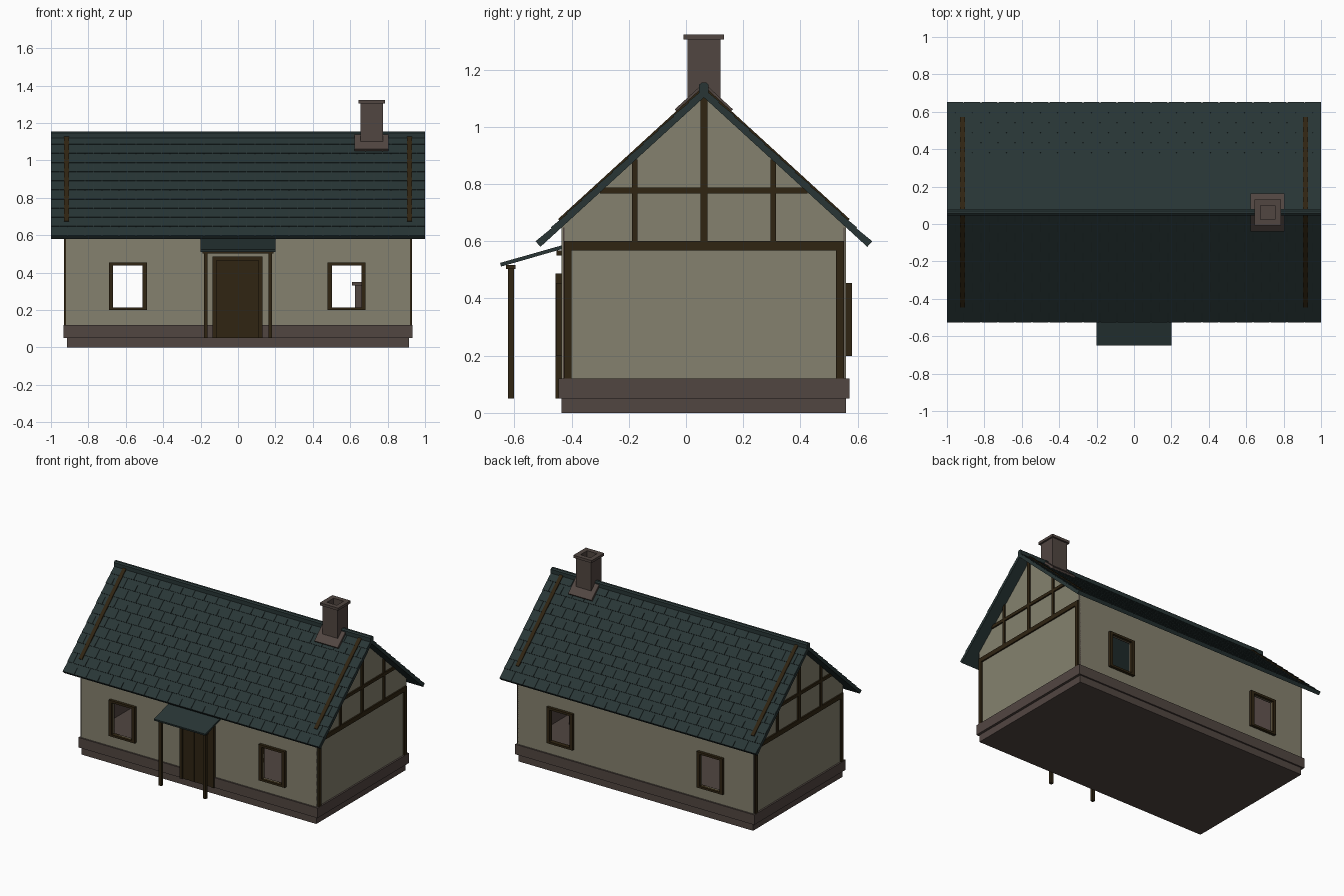
import bpy, bmesh, math

if "Cube" in bpy.data.objects:
    bpy.data.objects.remove(bpy.data.objects["Cube"])


def material(name, rgb):
    m = bpy.data.materials.new(name)
    m.diffuse_color = (*rgb, 1)
    m.use_nodes = True
    m.node_tree.nodes["Principled BSDF"].inputs["Base Color"].default_value = m.diffuse_color
    return m


PLASTER = material("plaster", (0.235, 0.222, 0.158))
TIMBER = material("dark_timber", (0.029, 0.018, 0.006))
STONE = material("brown_stone", (0.083, 0.061, 0.053))
SLATE = material("green_slate", (0.021, 0.036, 0.036))


def build(name, mat, prisms):
    """Each prism is (x0, x1, [(y, z), ...]): a side profile extruded along x."""
    bm = bmesh.new()
    for x0, x1, prof in prisms:
        a = [bm.verts.new((x0, y, z)) for y, z in prof]
        b = [bm.verts.new((x1, y, z)) for y, z in prof]
        bm.faces.new(a)
        bm.faces.new(b[::-1])
        for i in range(len(prof)):
            j = (i + 1) % len(prof)
            bm.faces.new((a[j], a[i], b[i], b[j]))
    bmesh.ops.recalc_face_normals(bm, faces=bm.faces[:])
    me = bpy.data.meshes.new(name)
    bm.to_mesh(me)
    bm.free()
    me.materials.append(mat)
    ob = bpy.data.objects.new(name, me)
    bpy.context.collection.objects.link(ob)
    return ob


def box(x0, x1, y0, y1, z0, z1):
    return (x0, x1, [(y0, z0), (y1, z0), (y1, z1), (y0, z1)])


# Roof frame: s runs down the slope from the ridge, h is height off the slope
CY, RIDGE, SLOPE = 0.0625, 1.135, 0.914
ANG = math.atan(SLOPE)
LEN = 0.5875 / math.cos(ANG)


def on_roof(side, x0, x1, s0, s1, h0, h1, h2=None):
    h2 = h1 if h2 is None else h2
    def p(s, h):
        return (CY + side * (s * math.cos(ANG) + h * math.sin(ANG)),
                RIDGE - s * math.sin(ANG) + h * math.cos(ANG))
    return (x0, x1, [p(s0, h0), p(s1, h0), p(s1, h2), p(s0, h1)])


# Stone foundation
build("foundation_base", STONE, [box(-0.915, 0.915, -0.435, 0.56, 0, 0.05)])
build("foundation_plinth", STONE, [box(-0.932, 0.932, -0.446, 0.571, 0.05, 0.12)])

# Walls
YF, YB, XW = -0.435, 0.56, 0.92
WINDOWS = [(-0.667, -0.51), (0.502, 0.659)]
Z0, Z1 = 0.213, 0.437
UNDER = RIDGE - 0.024 / math.cos(ANG)
EAVE = UNDER - SLOPE * (CY - YF)


def long_wall(y0, y1):
    xs = [-XW] + [v for w in WINDOWS for v in w] + [XW]
    parts = [box(xs[i], xs[i + 1], y0, y1, 0.12, EAVE) for i in (0, 2, 4)]
    for a, b in WINDOWS:
        parts += [box(a, b, y0, y1, 0.12, Z0), box(a, b, y0, y1, Z1, EAVE)]
    return parts


GABLE = [(YF, 0.12), (YB, 0.12), (YB, EAVE), (CY, UNDER), (YF, EAVE)]
T = 0.005
build("front_wall", PLASTER, long_wall(YF, YF + T))
build("back_wall", PLASTER, long_wall(YB - T, YB))
build("front_wall_lining", STONE, long_wall(YF + T, YF + 2 * T))
build("back_wall_lining", STONE, long_wall(YB - 2 * T, YB - T))
for n, s in (("left", -1), ("right", 1)):
    build(n + "_gable_wall", PLASTER, [(s * (XW - T), s * XW, GABLE)])
    build(n + "_gable_lining", STONE, [(s * (XW - 2 * T), s * (XW - T), GABLE)])
    # Timber framing on the gable
    g = [(-0.427, -0.4, 0.12, 0.6), (0.525, 0.552, 0.12, 0.6),
         (-0.427, 0.552, 0.568, 0.6), (0.05, 0.076, 0.6, 1.105),
         (-0.189, -0.17, 0.6, 0.885), (0.295, 0.314, 0.6, 0.885),
         (-0.3, 0.425, 0.766, 0.788)]
    build(n + "_gable_timbers", TIMBER,
          [box(s * (XW - 0.002), s * 0.93, *r) for r in g])

# Window frames
F = 0.023
for n, y0, y1 in (("front", YF - 0.02, YF + 0.012), ("back", YB - 0.012, YB + 0.02)):
    for i, (a, b) in enumerate(WINDOWS):
        build(f"{n}_window_frame_{i + 1}", TIMBER, [
            box(a - F, a, y0, y1, Z0, Z1), box(b, b + F, y0, y1, Z0, Z1),
            box(a - F, b + F, y0, y1, Z1, Z1 + 0.016),
            box(a - F, b + F, y0, y1, Z0 - 0.014, Z0)])

# Plank door with frame
build("door_planks", TIMBER,
      [box(-0.112 + i * 0.0445, -0.071 + i * 0.0445, -0.45, YF, 0.05, 0.46)
       for i in range(5)])
build("door_backing", TIMBER, [box(-0.115, 0.11, -0.4475, YF, 0.05, 0.465)])
build("door_frame", TIMBER, [
    box(-0.135, -0.115, -0.457, YF, 0.05, 0.465),
    box(0.11, 0.13, -0.457, YF, 0.05, 0.465),
    box(-0.135, 0.13, -0.457, YF, 0.465, 0.487)])

# Porch
build("porch_roof", SLATE, [(-0.2, 0.2, [(-0.65, 0.524), (-0.647, 0.511),
                                         (YF, 0.572), (YF, 0.585)])])
build("porch_posts", TIMBER, [box(s * 0.162, s * 0.183, -0.622, -0.602, 0.05, 0.515)
                              for s in (-1, 1)])
build("porch_beam", TIMBER, [box(-0.19, 0.19, -0.63, -0.597, 0.502, 0.516)])
build("porch_wall_beam", TIMBER, [box(-0.19, 0.19, -0.452, YF, 0.55, 0.567)])

# Main roof: slab, staggered tiles and timber strips on each slope
ROWS, COLS = 11, 22
for n, side in (("front", -1), ("back", 1)):
    build(n + "_roof_slab", SLATE, [on_roof(side, -1, 1, 0, LEN, -0.024, -0.003)])
    tiles = []
    step, w = LEN / ROWS, 2 / COLS
    for r in range(ROWS):
        off = w / 2 if r % 2 else 0
        for c in range(COLS + 1):
            x0 = max(-1, -1 + c * w - off + 0.0015)
            x1 = min(1, -1 + (c + 1) * w - off - 0.0015)
            if x1 - x0 > 0.01:
                tiles.append(on_roof(side, x0, x1, r * step, (r + 1) * step,
                                     -0.004, -0.002, 0.002))
    build(n + "_roof_tiles", SLATE, tiles)
    build(n + "_roof_strips", TIMBER,
          [on_roof(side, s * 0.904, s * 0.93, 0.01, 0.685, -0.004, 0.006)
           for s in (-1, 1)])
    # Stone skirt where the chimney meets the roof
    build(n + "_chimney_skirt", STONE,
          [on_roof(side, 0.622, 0.805, 0, 0.125, -0.01, 0.014)])
build("ridge_cap", SLATE, [(-1, 1, [(0.046, 1.12), (0.079, 1.12), (0.079, 1.147),
                                    (0.07, 1.155), (0.055, 1.155), (0.046, 1.147)])])


# Hollow chimney and its cap
def ring(x0, x1, y0, y1, z0, z1, t):
    return [box(x0, x0 + t, y0, y1, z0, z1), box(x1 - t, x1, y0, y1, z0, z1),
            box(x0 + t, x1 - t, y0, y0 + t, z0, z1),
            box(x0 + t, x1 - t, y1 - t, y1, z0, z1)]


build("chimney_stack", STONE, ring(0.655, 0.774, 0.005, 0.12, 1.0, 1.306, 0.02))
build("chimney_cap", STONE, ring(0.643, 0.786, -0.008, 0.132, 1.305, 1.323, 0.033))
build("chimney_floor", STONE, [box(0.66, 0.77, 0.01, 0.115, 1.16, 1.185)])

# Hearth inside, seen through the window
build("hearth", STONE, [box(0.625, 0.82, 0.0, 0.13, 0.12, 0.33),
                        box(0.61, 0.835, -0.015, 0.145, 0.33, 0.35)])
